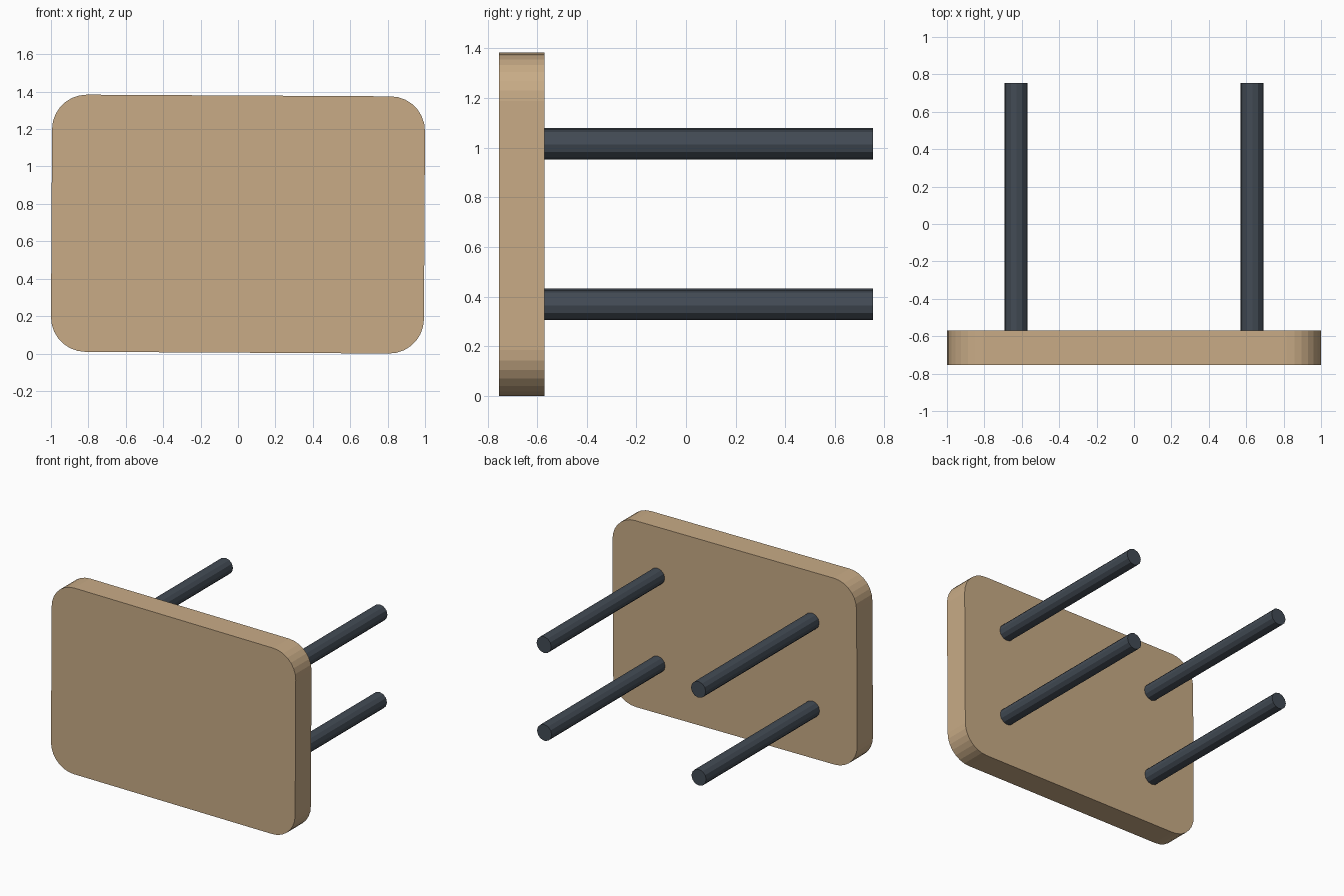
import bpy, bmesh
from math import sin, cos, pi
from mathutils import Matrix

if "Cube" in bpy.data.objects:
    bpy.data.objects.remove(bpy.data.objects["Cube"])

MID_Z = 0.692
# whole table is tipped on its side with a very slight roll
ROLL = Matrix.Translation((0, 0, MID_Z)) @ Matrix.Rotation(0.0055, 4, 'Y')


def material(name, rgb):
    m = bpy.data.materials.new(name)
    m.diffuse_color = (*rgb, 1)
    m.use_nodes = True
    m.node_tree.nodes["Principled BSDF"].inputs["Base Color"].default_value = m.diffuse_color
    return m


def finish(name, bm, mat):
    bmesh.ops.recalc_face_normals(bm, faces=bm.faces)
    mesh = bpy.data.meshes.new(name)
    bm.to_mesh(mesh)
    bm.free()
    mesh.materials.append(mat)
    obj = bpy.data.objects.new(name, mesh)
    obj.matrix_world = ROLL
    bpy.context.collection.objects.link(obj)


wood = material("wood", (0.58, 0.41, 0.24))
metal = material("dark_metal", (0.055, 0.07, 0.09))

# Tabletop: rounded rectangle extruded along y
HX, HZ, R, SEG = 0.997, 0.6875, 0.185, 7
Y0, Y1, Y2 = -0.754, -0.57, 0.754
bm = bmesh.new()
ring = []
for k, (sx, sz) in enumerate([(1, 1), (-1, 1), (-1, -1), (1, -1)]):
    for i in range(SEG + 1):
        a = (k + i / SEG) * pi / 2
        ring.append(bm.verts.new((sx * (HX - R) + R * cos(a), Y0,
                                  sz * (HZ - R) + R * sin(a))))
face = bm.faces.new(ring)
ext = bmesh.ops.extrude_face_region(bm, geom=[face], use_keep_orig=True)
verts = [g for g in ext["geom"] if isinstance(g, bmesh.types.BMVert)]
bmesh.ops.translate(bm, vec=(0, Y1 - Y0, 0), verts=verts)
finish("tabletop", bm, wood)

# Four straight twelve-sided legs
for sx, side in ((-1, "left"), (1, "right")):
    for sz, level in ((-1, "lower"), (1, "upper")):
        bm = bmesh.new()
        place = (Matrix.Translation((sx * 0.631, (Y1 + Y2) / 2, sz * 0.324))
                 @ Matrix.Rotation(pi / 2, 4, 'X'))
        bmesh.ops.create_cone(bm, cap_ends=True, segments=12, radius1=0.06,
                              radius2=0.06, depth=Y2 - Y1, matrix=place)
        finish(f"leg_{level}_{side}", bm, metal)
